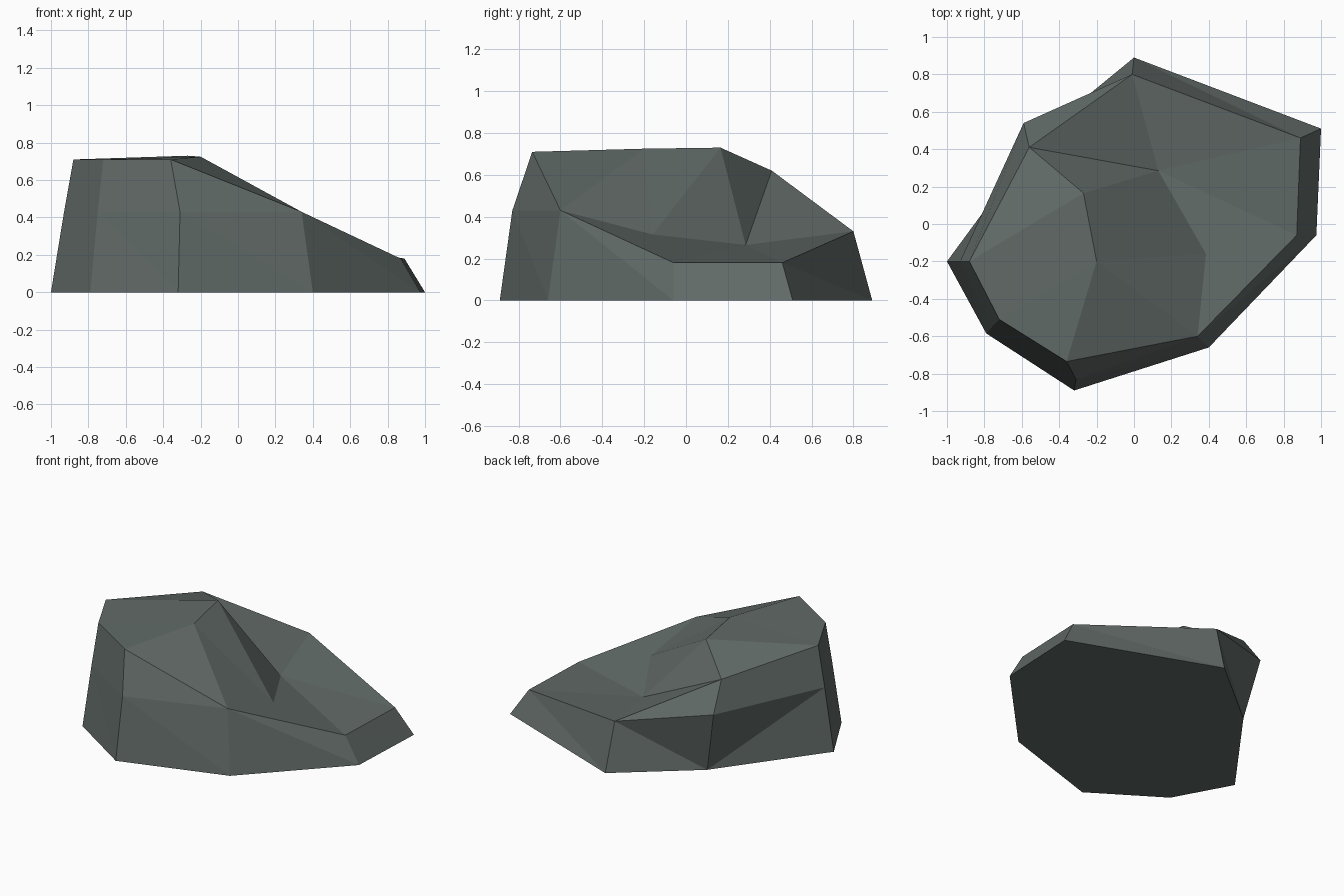
import bpy, bmesh

if "Cube" in bpy.data.objects:
    bpy.data.objects.remove(bpy.data.objects["Cube"])

# Control points of the rock, grouped in rings running counter-clockwise
base = [(-1, -.2), (-.79, -.585), (-.32, -.89), (.4, -.66),
        (.975, -.06), (1, .51), (0, .89), (-.5, .48)]
shoulder = [(-.93, -.2, .43), (-.75, -.54, .43), (-.31, -.83, .43), (.34, -.6, .43),
            (.87, -.06, .18), (.89, .46, .18), (-.01, .80, .33), (-.59, .54, .43)]
crest = {"t0": (-.88, -.2, .71), "t1": (-.72, -.51, .71),
         "t2": (-.36, -.735, .71), "t7": (-.56, .41, .62)}
inner = {"p": (-.27, .165, .73), "q": (-.2, -.2, .725),   # ridge
         "v": (.13, .285, .265), "w": (.385, -.16, .315)}  # valley

bm = bmesh.new()
pts = {}
for i, (x, y) in enumerate(base):
    pts[f"b{i}"] = bm.verts.new((x, y, 0))
for i, co in enumerate(shoulder):
    pts[f"m{i}"] = bm.verts.new(co)
for name, co in {**crest, **inner}.items():
    pts[name] = bm.verts.new(co)


def face(names):
    bm.faces.new([pts[n] for n in names.split()])


# Underside
face(" ".join(f"b{i}" for i in reversed(range(8))))

# Steep lower walls, each split into two facets
for i in range(8):
    j = (i + 1) % 8
    if i == 7:  # undercut side folds the other way
        face(f"b{i} b{j} m{j}")
        face(f"b{i} m{j} m{i}")
    else:
        face(f"b{i} b{j} m{i}")
        face(f"b{j} m{j} m{i}")

# Upper walls around the high side
for a, b in ((7, 0), (0, 1), (1, 2)):
    face(f"m{a} m{b} t{b} t{a}")

# High plateau, step down into the valley, and the sloping side
for f in ("t0 t1 q", "t1 t2 q", "t0 q p", "t0 p t7",
          "q w p", "p w v", "p v t7",
          "t2 m2 m3", "t2 m3 q", "q m3 w", "w m3 m4", "v w m4",
          "v m4 m5", "v m5 m6", "t7 v m6", "t7 m6 m7"):
    face(f)

bmesh.ops.recalc_face_normals(bm, faces=bm.faces)
mesh = bpy.data.meshes.new("rock")
bm.to_mesh(mesh)
bm.free()

# Single stone colour
stone = bpy.data.materials.new("grey green stone")
stone.diffuse_color = (.12, .145, .135, 1)
stone.use_nodes = True
stone.node_tree.nodes["Principled BSDF"].inputs["Base Color"].default_value = stone.diffuse_color
mesh.materials.append(stone)
bpy.context.collection.objects.link(bpy.data.objects.new("rock", mesh))
